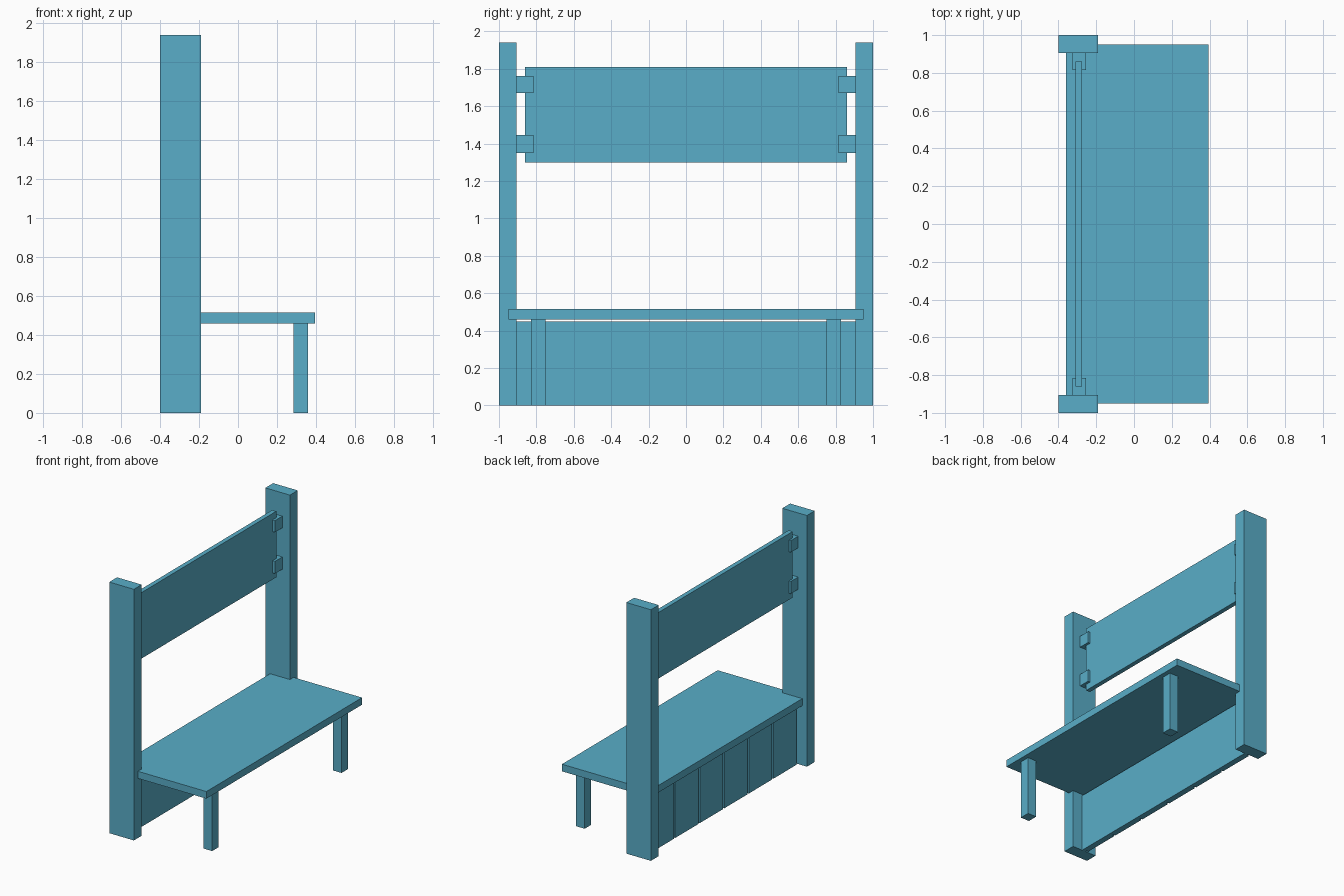
import bpy

if "Cube" in bpy.data.objects:
    bpy.data.objects.remove(bpy.data.objects["Cube"])


def box(name, x, y, z):
    """Axis-aligned box from (min, max) ranges."""
    bpy.ops.mesh.primitive_cube_add(size=1)
    ob = bpy.context.object
    ob.name = name
    for i, (a, b) in enumerate((x, y, z)):
        ob.location[i] = (a + b) / 2
        ob.scale[i] = b - a
    bpy.ops.object.transform_apply(location=True, rotation=False, scale=True)
    mat = bpy.data.materials.get("paint") or bpy.data.materials.new("paint")
    mat.diffuse_color = (0.10, 0.42, 0.58, 1)
    mat.use_nodes = True
    mat.node_tree.nodes["Principled BSDF"].inputs["Base Color"].default_value = mat.diffuse_color
    ob.data.materials.append(mat)
    return ob


def pair(name, x, y, z):
    """The same box on both ends of the bench."""
    box(name + "_left", x, (-y[1], -y[0]), z)
    box(name + "_right", x, y, z)


# Tall end posts and short front legs
pair("post", (-0.40, -0.19), (0.905, 1.0), (0, 1.94))
pair("front_leg", (0.285, 0.36), (0.75, 0.83), (0, 0.46))

# Seat board
box("seat", (-0.36, 0.395), (-0.95, 0.95), (0.46, 0.515))

# Backrest board held by brackets on the posts
box("back_board", (-0.31, -0.275), (-0.86, 0.86), (1.30, 1.81))
pair("lower_bracket", (-0.325, -0.255), (0.815, 0.91), (1.35, 1.445))
pair("upper_bracket", (-0.325, -0.255), (0.815, 0.91), (1.67, 1.76))

# Panel below the seat, faced with six planks at the rear
box("under_panel", (-0.305, -0.275), (-0.91, 0.91), (0, 0.45))
for i in range(6):
    y = -0.9 + 0.3 * i
    box(f"rear_plank_{i + 1}", (-0.322, -0.303), (y + 0.008, y + 0.292), (0, 0.45))
